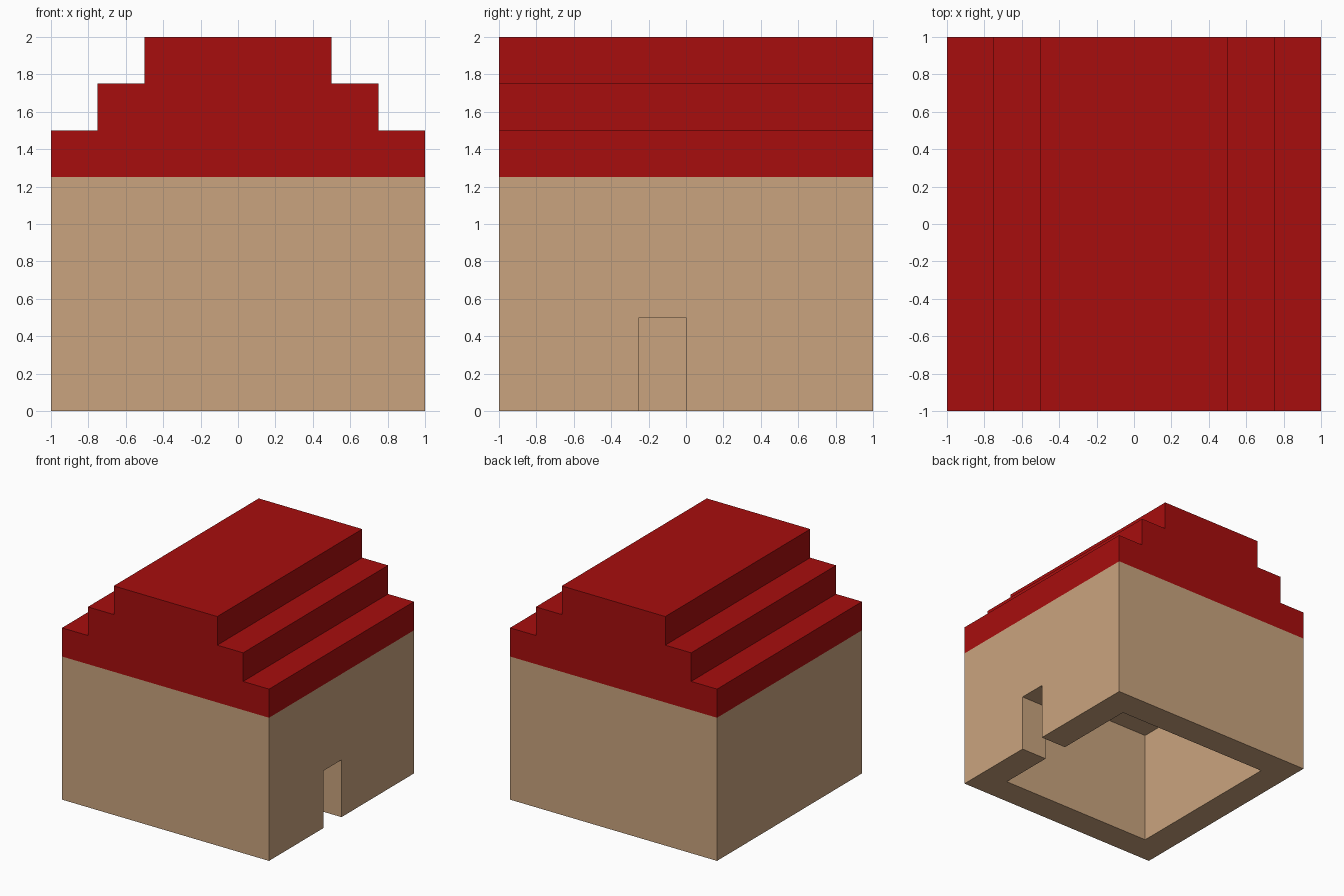
import bpy
import bmesh

if "Cube" in bpy.data.objects:
    bpy.data.objects.remove(bpy.data.objects["Cube"])


def material(name, rgb):
    """Flat colour from sRGB 0-255 values."""
    mat = bpy.data.materials.new(name)
    lin = [((c / 255 + 0.055) / 1.055) ** 2.4 for c in rgb]
    mat.diffuse_color = (*lin, 1.0)
    mat.use_nodes = True
    mat.node_tree.nodes["Principled BSDF"].inputs["Base Color"].default_value = mat.diffuse_color
    return mat


def prism(name, profile, y0, y1, mat):
    """Extrude an (x, z) profile from y0 to y1."""
    bm = bmesh.new()
    face = bm.faces.new([bm.verts.new((x, y0, z)) for x, z in profile])
    out = bmesh.ops.extrude_face_region(bm, geom=[face])
    moved = [v for v in out["geom"] if isinstance(v, bmesh.types.BMVert)]
    bmesh.ops.translate(bm, verts=moved, vec=(0, y1 - y0, 0))
    bmesh.ops.recalc_face_normals(bm, faces=bm.faces)
    mesh = bpy.data.meshes.new(name)
    bm.to_mesh(mesh)
    bm.free()
    mesh.materials.append(mat)
    obj = bpy.data.objects.new(name, mesh)
    bpy.context.collection.objects.link(obj)
    return obj


def rect(x0, x1, z0, z1):
    return [(x0, z0), (x1, z0), (x1, z1), (x0, z1)]


tan = material("tan wall", (202, 164, 126))
red = material("red roof", (167, 13, 13))

# House body, open underneath, with a doorway on the right side
walls = prism("walls", rect(-1, 1, 0, 1.25), -1, 1, tan)
cutters = [
    prism("room_cutter", rect(-0.75, 0.75, -0.5, 1.0), -0.75, 0.75, tan),
    prism("door_cutter", rect(0.5, 1.5, -0.25, 0.5), -0.25, 0, tan),
]
for cutter in cutters:
    mod = walls.modifiers.new(cutter.name, 'BOOLEAN')
    mod.operation = 'DIFFERENCE'
    mod.solver = 'EXACT'
    mod.object = cutter
    cutter.hide_render = True
    cutter.display_type = 'WIRE'

# Bake the cuts into the walls, then drop the cutters
bpy.context.view_layer.update()
graph = bpy.context.evaluated_depsgraph_get()
cut_mesh = bpy.data.meshes.new_from_object(walls.evaluated_get(graph))
walls.modifiers.clear()
walls.data = cut_mesh
for cutter in cutters:
    bpy.data.objects.remove(cutter)

# Stepped roof: right half of the outline, mirrored to the left
half = [(1, 1.25), (1, 1.5), (0.75, 1.5), (0.75, 1.75), (0.5, 1.75), (0.5, 2)]
prism("stepped_roof", half + [(-x, z) for x, z in reversed(half)], -1, 1, red)
